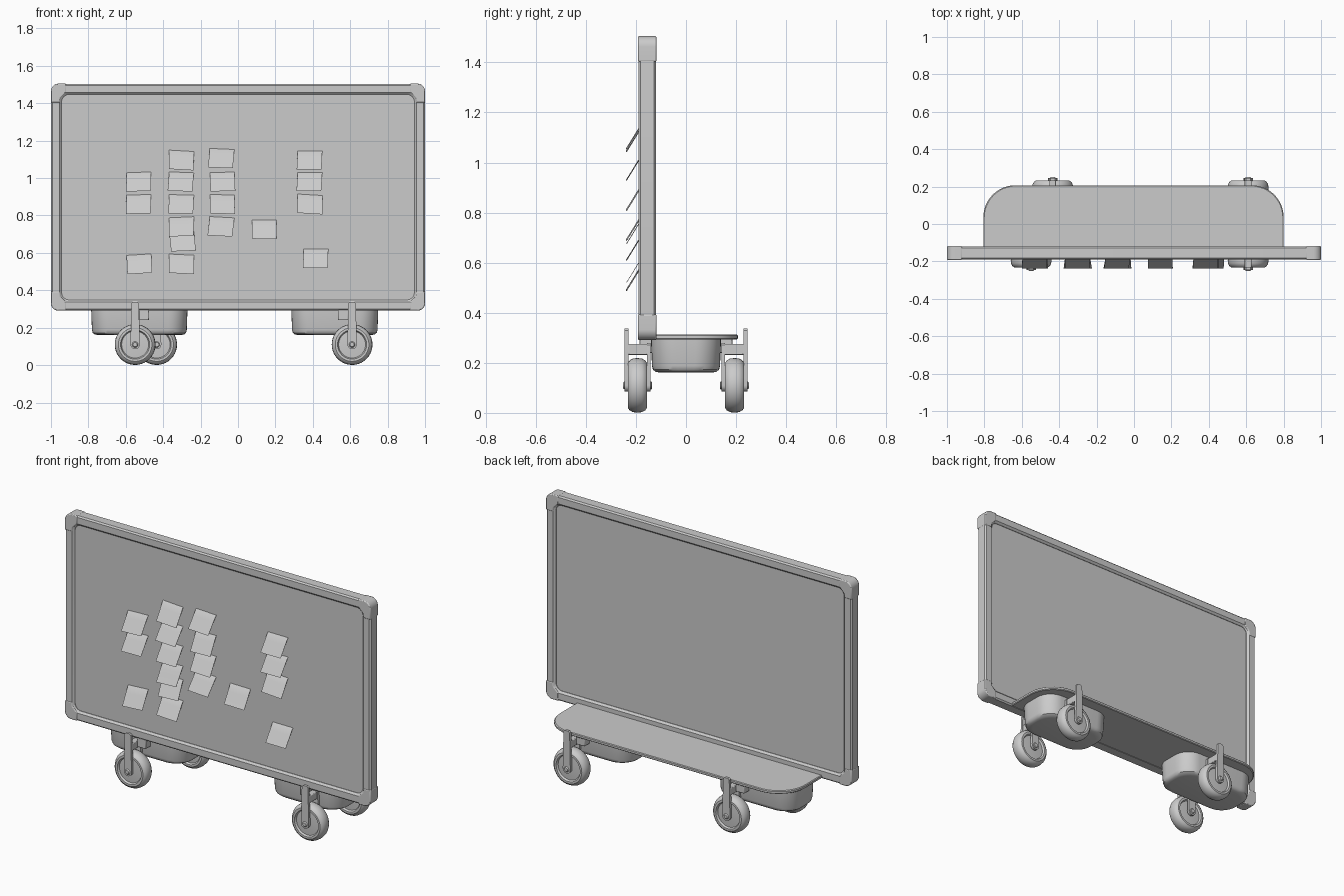
import bpy, math, random
from mathutils import Matrix, Vector

if "Cube" in bpy.data.objects:
    bpy.data.objects.remove(bpy.data.objects["Cube"])

random.seed(4)
BOARD_Z, BOARD_W, BOARD_H = 0.898, 2.0, 1.212


def loft(name, rings, mode="caps", angle=35):
    """Skin a stack of equal-length loops; mode is 'caps' or 'closed'."""
    n = len(rings[0])
    verts = [v for ring in rings for v in ring]
    faces = []
    count = len(rings) if mode == "closed" else len(rings) - 1
    for i in range(count):
        a, b = i * n, ((i + 1) % len(rings)) * n
        faces += [(a + k, a + (k + 1) % n, b + (k + 1) % n, b + k) for k in range(n)]
    if mode == "caps":
        faces += [tuple(range(n))[::-1], tuple(range(len(verts) - n, len(verts)))]
    me = bpy.data.meshes.new(name)
    me.from_pydata(verts, [], faces)
    ob = bpy.data.objects.new(name, me)
    bpy.context.collection.objects.link(ob)
    bpy.context.view_layer.objects.active = ob
    bpy.ops.object.select_all(action="DESELECT")
    ob.select_set(True)
    bpy.ops.object.mode_set(mode="EDIT")
    bpy.ops.mesh.select_all(action="SELECT")
    bpy.ops.mesh.normals_make_consistent(inside=False)
    bpy.ops.object.mode_set(mode="OBJECT")
    bpy.ops.object.shade_smooth_by_angle(angle=math.radians(angle))
    return ob


def rounded_rect(x0, x1, y0, y1, radii, n=8):
    """Loop of 2D points; radii for corners (x1,y1), (x0,y1), (x0,y0), (x1,y0)."""
    pts = []
    for i, (x, y, sx, sy) in enumerate([(x1, y1, 1, 1), (x0, y1, -1, 1),
                                        (x0, y0, -1, -1), (x1, y0, 1, -1)]):
        r = radii[i]
        for k in range(n + 1):
            a = math.pi / 2 * (i + k / n)
            pts.append((x - sx * r + r * math.cos(a), y - sy * r + r * math.sin(a)))
    return pts


def board_ring(inset, y):
    w, h = BOARD_W / 2 - inset, BOARD_H / 2 - inset
    return [(x, y, BOARD_Z + z) for x, z in rounded_rect(-w, w, -h, h, [0.04] * 4)]


def box(name, x0, x1, y0, y1, z0, z1, bevel=0.004):
    q = [(x0, y0), (x1, y0), (x1, y1), (x0, y1)]
    ob = loft(name, [[(x, y, z) for x, y in q] for z in (z0, z1)])
    if bevel:
        m = ob.modifiers.new("bevel", "BEVEL")
        m.width, m.segments = bevel, 2
    return ob


def lathe_y(name, x, y, z, profile, n=40):
    """Profile of (radius, y offset) turned about an axis along y."""
    return loft(name, [[(x + r * math.cos(2 * math.pi * k / n), y + dy,
                         z + r * math.sin(2 * math.pi * k / n)) for k in range(n)]
                       for r, dy in profile])


# Board frame and the recessed writing panel
loft("board_frame", [board_ring(i, y) for i, y in [
    (0.008, -0.19), (0, -0.182), (0, -0.128), (0.008, -0.12),
    (0.046, -0.12), (0.057, -0.131), (0.057, -0.179), (0.046, -0.19)]], "closed")
loft("board_panel", [board_ring(0.053, y) for y in (-0.176, -0.134)])

# Corner caps wrapped round the frame
for sx in (-1, 1):
    for sz in (-1, 1):
        r = 0.042
        arc = [(1.001 - r + r * math.cos(a), 0.607 - r + r * math.sin(a))
               for a in [math.pi / 2 * k / 8 for k in range(9)]]
        shape = [(1.001, 0.505)] + arc + [(0.92, 0.607), (0.92, 0.56), (0.95, 0.53), (0.952, 0.505)]
        cap = loft("corner_cap", [[(sx * x, y, BOARD_Z + sz * z) for x, z in shape]
                                  for y in (-0.192, -0.118)])
        m = cap.modifiers.new("bevel", "BEVEL")
        m.width, m.segments = 0.005, 2

# Base shelf with rounded back corners
loft("base_shelf", [[(x, y, z) for x, y in rounded_rect(
    -0.805 + i, 0.8 - i, -0.14, 0.207 - i, [0.17, 0.17, 0.002, 0.002], 12)]
    for i, z in [(0.004, 0.294), (0, 0.298), (0, 0.309), (0.004, 0.313)]])

# Two weighted blocks below the shelf
for x0, x1 in [(-0.785, -0.27), (0.285, 0.75)]:
    loft("base_block", [[(x, y, z) for x, y in rounded_rect(
        x0 + i, x1 - i, -0.14 + i, 0.14 - i, [0.1] * 4)]
        for i, z in [(0.035, 0.161), (0.018, 0.164), (0.008, 0.173), (0.004, 0.188), (0, 0.297)]])


# Casters: wheel, outer strut, inner fork plate, bracket and axle
def caster(x, s, side):
    zc, half = 0.11, [(0.03, -0.03), (0.072, -0.027), (0.078, -0.038), (0.09, -0.038),
                      (0.1, -0.031), (0.107, -0.018), (0.109, 0)]
    lathe_y("caster_wheel", x, s * 0.194, zc,
            half + [(r, -dy) for r, dy in reversed(half[:-1])])
    for name, ya, yb, top, w in [("caster_strut", 0.23, 0.246, 0.338, 0.02),
                                 ("caster_fork", 0.141, 0.156, 0.28, 0.02)]:
        arc = [math.pi * (1 + k / 10) for k in range(11)]
        shape = [(0.025 * math.cos(a), zc + 0.025 * math.sin(a)) for a in arc]
        shape += [(w, top - 0.008), (w - 0.008, top), (8e-3 - w, top), (-w, top - 0.008)]
        loft(name, [[(x + px, s * y, pz) for px, pz in shape] for y in (ya, yb)])
    box("caster_bracket", *sorted((x + side * 0.02, x + side * 0.075)),
        *sorted((s * 0.125, s * 0.185)), 0.24, 0.296)
    box("caster_bridge", x - 0.018, x + 0.018, *sorted((s * 0.145, s * 0.236)), 0.232, 0.275)
    lathe_y("caster_axle", x, 0, zc, [(0.012, s * 0.135), (0.016, s * 0.139),
            (0.016, s * 0.246), (0.011, s * 0.252)], 20)


for x, s, side in [(-0.55, -1, 1), (0.61, -1, -1), (-0.435, 1, -1), (0.61, 1, -1)]:
    caster(x, s, side)

# Sticky notes hinged at the top edge, leaning out from the panel
columns = {-0.53: [1.03, 0.91, 0.59], -0.302: [1.145, 1.03, 0.91, 0.79, 0.71, 0.59],
           -0.085: [1.155, 1.03, 0.91, 0.79], 0.14: [0.775],
           0.385: [1.145, 1.03, 0.91], 0.417: [0.62]}
for cx, tops in columns.items():
    for top in tops:
        w, roll = 0.066, Matrix.Rotation(math.radians(random.uniform(-4, 4)), 3, "Y")
        skew = random.uniform(-0.008, 0.008)
        rows = [(0, 0), (-0.022, -0.035), (-0.042, -0.068), (-0.062, -0.1)]
        rings = []
        for y, z in rows:
            k = skew * z / -0.1
            quad = [(-w + k, y, z), (w + k, y, z), (w + k, y + 0.004, z + 0.003),
                    (-w + k, y + 0.004, z + 0.003)]
            rings.append([tuple(roll @ Vector(p) + Vector((cx, -0.177, top))) for p in quad])
        loft("sticky_note", rings)
